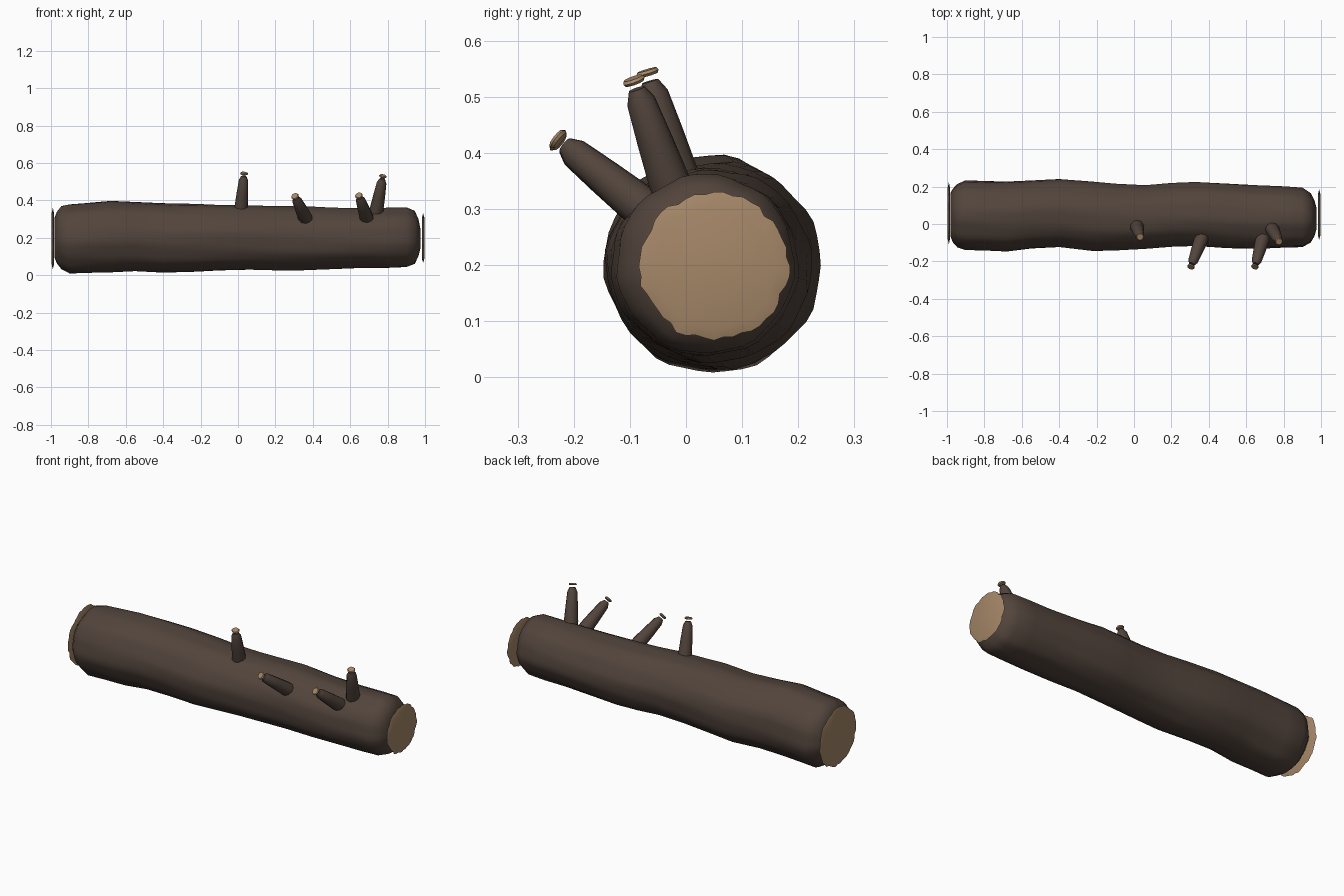
import bpy, bmesh, math, random
from mathutils import Vector

if "Cube" in bpy.data.objects:
    bpy.data.objects.remove(bpy.data.objects["Cube"])

random.seed(4)


def material(name, color):
    m = bpy.data.materials.new(name)
    m.diffuse_color = (*color, 1)
    m.use_nodes = True
    m.node_tree.nodes["Principled BSDF"].inputs["Base Color"].default_value = m.diffuse_color
    return m


BARK = material("dark bark", (0.084, 0.058, 0.045))
WOOD = material("cut wood", (0.376, 0.242, 0.138))


def finish(name, bm, mat, angle=60):
    bmesh.ops.recalc_face_normals(bm, faces=bm.faces)
    me = bpy.data.meshes.new(name)
    bm.to_mesh(me)
    bm.free()
    me.materials.append(mat)
    ob = bpy.data.objects.new(name, me)
    bpy.context.collection.objects.link(ob)
    bpy.ops.object.select_all(action='DESELECT')
    ob.select_set(True)
    bpy.context.view_layer.objects.active = ob
    bpy.ops.object.shade_smooth_by_angle(angle=math.radians(angle))
    return ob


def loft(name, rings, mat, angle=60):
    """Skin a list of point rings and close both ends."""
    bm = bmesh.new()
    loops = [[bm.verts.new(p) for p in ring] for ring in rings]
    n = len(loops[0])
    for a, b in zip(loops, loops[1:]):
        for i in range(n):
            j = (i + 1) % n
            bm.faces.new((a[i], a[j], b[j], b[i]))
    bm.faces.new(loops[0])
    bm.faces.new(loops[-1])
    return finish(name, bm, mat, angle)


# Log trunk: x, y min, y max, z min, z max
SECTIONS = [
    (-0.980, -0.07, 0.17, 0.09, 0.31), (-0.968, -0.10, 0.19, 0.06, 0.34),
    (-0.945, -0.125, 0.215, 0.03, 0.37), (-0.90, -0.14, 0.235, 0.006, 0.38),
    (-0.80, -0.142, 0.232, 0.010, 0.388), (-0.68, -0.148, 0.230, 0.013, 0.398),
    (-0.55, -0.132, 0.236, 0.020, 0.392), (-0.40, -0.125, 0.243, 0.013, 0.386),
    (-0.22, -0.145, 0.229, 0.018, 0.384), (-0.10, -0.142, 0.217, 0.024, 0.378),
    (0.06, -0.134, 0.208, 0.028, 0.376), (0.20, -0.124, 0.220, 0.025, 0.372),
    (0.33, -0.120, 0.226, 0.025, 0.372), (0.50, -0.132, 0.217, 0.031, 0.362),
    (0.66, -0.136, 0.208, 0.037, 0.358), (0.80, -0.128, 0.202, 0.037, 0.362),
    (0.90, -0.125, 0.195, 0.041, 0.364), (0.945, -0.10, 0.165, 0.058, 0.345),
    (0.965, -0.065, 0.125, 0.10, 0.30), (0.975, -0.03, 0.09, 0.14, 0.25),
]
N = 44
rings = []
for x, y0, y1, z0, z1 in SECTIONS:
    ring = []
    for i in range(N):
        t = 2 * math.pi * i / N
        # lengthwise bark ridges that drift along the trunk
        k = 1 + 0.012 * math.sin(7 * t + 3 * x) + 0.008 * math.sin(13 * t - 4 * x)
        k -= 0.012
        ring.append((x, (y0 + y1) / 2 + (y1 - y0) / 2 * k * math.cos(t),
                     max(0, (z0 + z1) / 2 + (z1 - z0) / 2 * k * math.sin(t))))
    rings.append(ring)
loft("log_trunk", rings, BARK)


def disc(name, center, axis, radius, thick, n, jag):
    """Thin lens-shaped slice of cut wood with a ragged rim."""
    axis = Vector(axis).normalized()
    q = axis.to_track_quat('Z', 'Y')
    jitter = [1 - random.uniform(0, jag) for _ in range(n)]
    rings = []
    for f, h in ((0.8, -0.5), (1.0, 0.0), (0.8, 0.5)):
        rings.append([Vector(center) + q @ Vector((
            radius * f * (jitter[i] if f == 1 else 1) * math.cos(2 * math.pi * i / n),
            radius * f * (jitter[i] if f == 1 else 1) * math.sin(2 * math.pi * i / n),
            thick * h)) for i in range(n)])
    return loft(name, rings, WOOD, 40)


# Cut end faces
disc("left_cut_end", (-0.990, 0.058, 0.195), (-1, 0, 0), 0.168, 0.014, 48, 0.07)
disc("right_cut_end", (0.990, 0.050, 0.198), (1, 0, 0), 0.136, 0.014, 48, 0.07)

# Branch stubs with small loose cut tips: base point, tip point
STUBS = [
    ((0.015, -0.010, 0.345), (0.031, -0.064, 0.528)),
    ((0.360, -0.080, 0.305), (0.309, -0.216, 0.412)),
    ((0.688, -0.080, 0.305), (0.650, -0.216, 0.415)),
    ((0.738, -0.025, 0.335), (0.772, -0.088, 0.514)),
]
for s, (base, tip) in enumerate(STUBS, 1):
    base, tip = Vector(base), Vector(tip)
    axis = (tip - base).normalized()
    q = axis.to_track_quat('Z', 'Y')
    stub = []
    for f, r in ((-0.15, 0.037), (0.1, 0.037), (0.5, 0.032), (0.88, 0.026), (1.0, 0.015)):
        c = base.lerp(tip, f)
        stub.append([c + q @ Vector((r * math.cos(i * math.pi / 5),
                                     r * math.sin(i * math.pi / 5), 0)) for i in range(10)])
    loft(f"branch_stub_{s}", stub, BARK)
    disc(f"branch_cut_tip_{s}", tip + axis * 0.016, axis, 0.022, 0.010, 10, 0.1)
